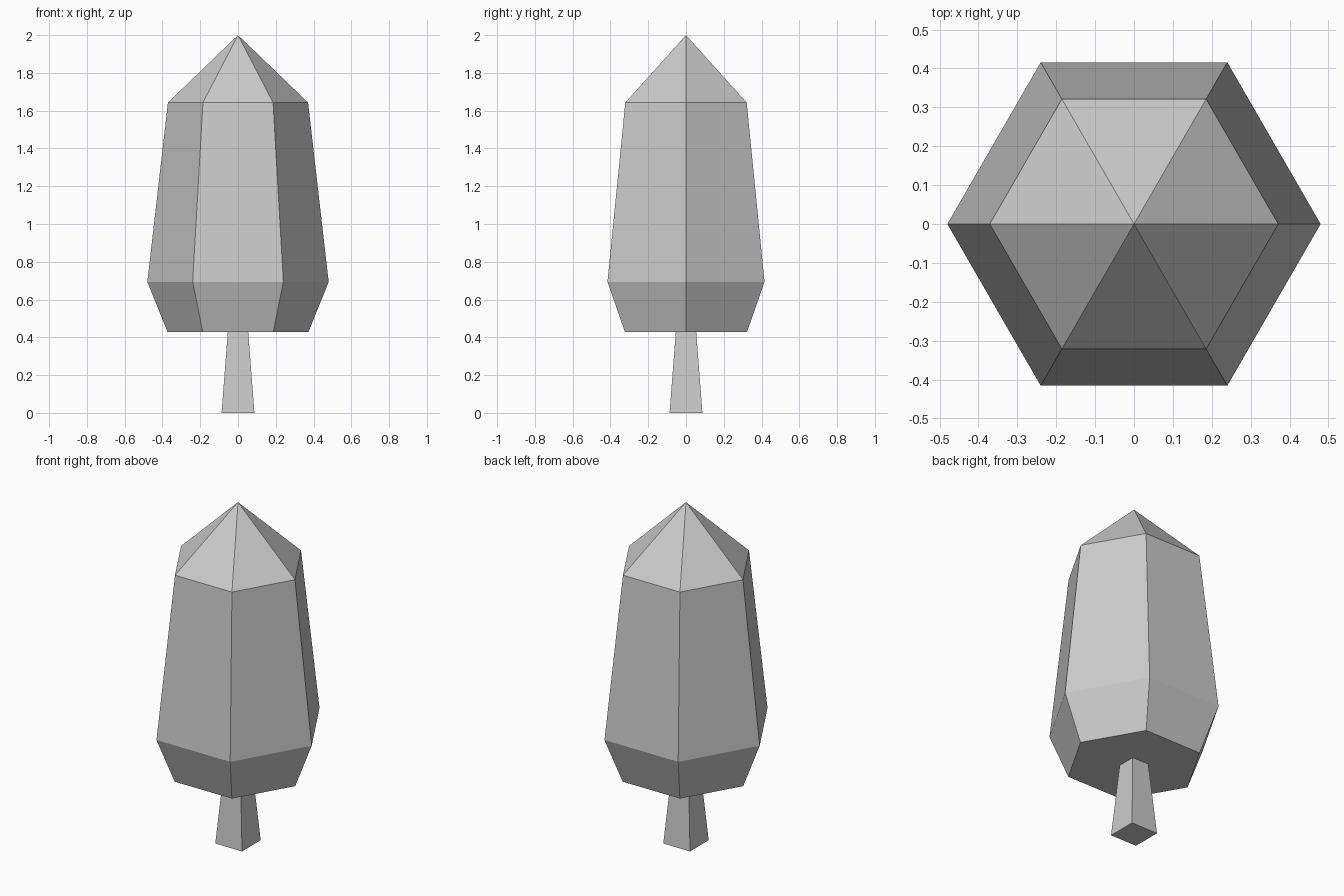
import bpy, bmesh
from math import cos, sin, pi

if "Cube" in bpy.data.objects:
    bpy.data.objects.remove(bpy.data.objects["Cube"])


def lathe(name, rings, sides, turn=0.0, tip=None):
    """Stack polygon rings (radius, z), cap the bottom, close with a tip or flat cap."""
    bm = bmesh.new()
    loops = [[bm.verts.new((r * cos(turn + 2 * pi * i / sides),
                            r * sin(turn + 2 * pi * i / sides), z))
              for i in range(sides)] for r, z in rings]
    bm.faces.new(loops[0][::-1])
    for low, high in zip(loops, loops[1:]):
        for i in range(sides):
            j = (i + 1) % sides
            bm.faces.new((low[i], low[j], high[j], high[i]))
    if tip is None:
        bm.faces.new(loops[-1])
    else:
        top = bm.verts.new((0, 0, tip))
        for i in range(sides):
            bm.faces.new((loops[-1][i], loops[-1][(i + 1) % sides], top))
    mesh = bpy.data.meshes.new(name)
    bm.to_mesh(mesh)
    bm.free()
    obj = bpy.data.objects.new(name, mesh)
    bpy.context.collection.objects.link(obj)
    return obj


# Square tapered trunk
root2 = 2 ** 0.5
lathe("trunk", [(0.087 * root2, 0), (0.054 * root2, 0.43)], 4, turn=pi / 4)

# Six-sided foliage with a pointed top
lathe("foliage", [(0.373, 0.428), (0.48, 0.694), (0.371, 1.643)], 6, tip=2.0)
